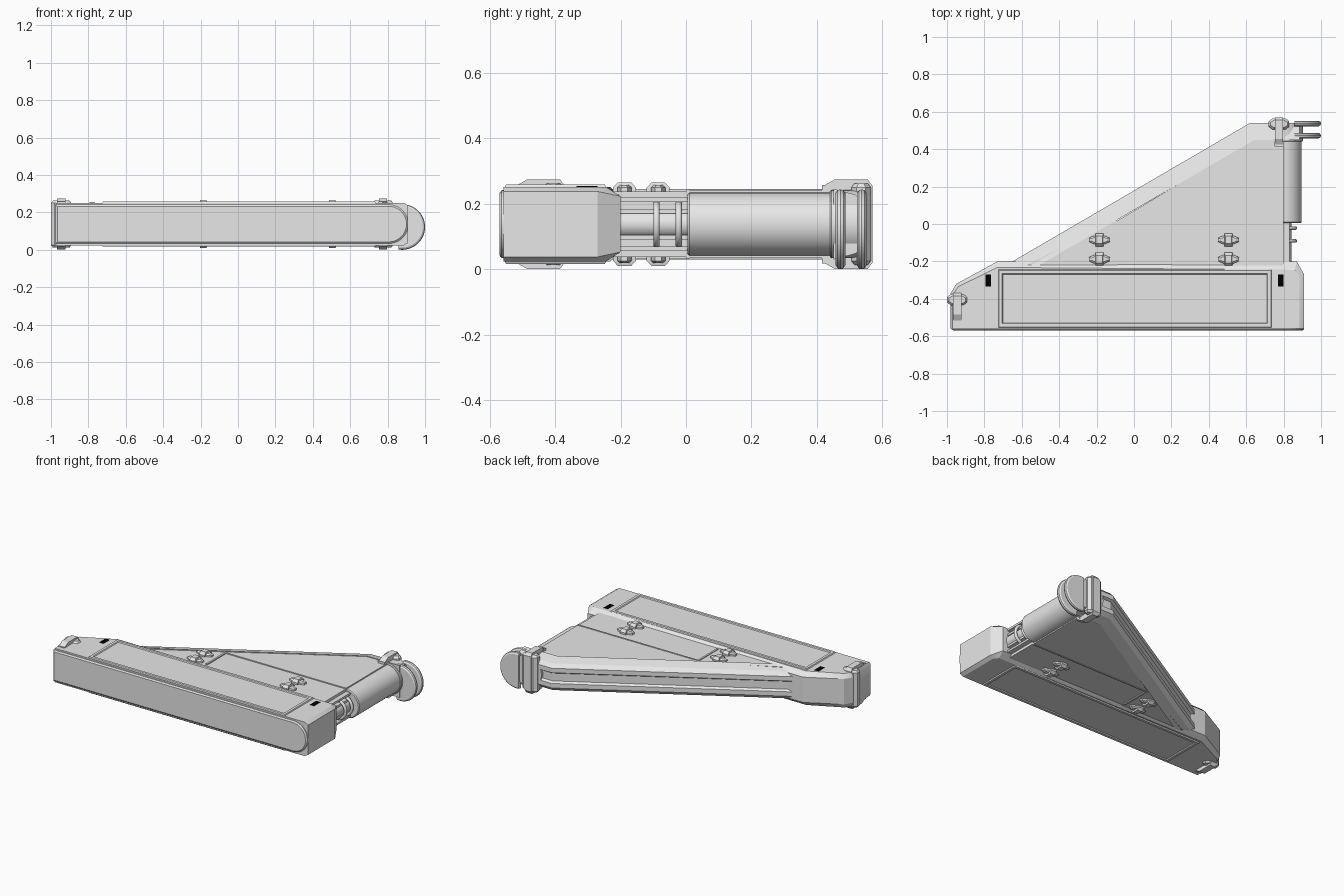
import bpy, bmesh, math
from mathutils import Vector

if "Cube" in bpy.data.objects:
    bpy.data.objects.remove(bpy.data.objects["Cube"])

ZC = 0.1375  # mid height: nearly every part mirrors about it


def material(name, rgb):
    m = bpy.data.materials.new(name)
    m.diffuse_color = (*rgb, 1)
    m.use_nodes = True
    m.node_tree.nodes["Principled BSDF"].inputs["Base Color"].default_value = m.diffuse_color
    return m


GREY = material("plain grey", (0.8, 0.8, 0.8))
BLACK = material("vent black", (0.0, 0.0, 0.0))


def finish(name, bm, mat=GREY):
    bmesh.ops.recalc_face_normals(bm, faces=bm.faces)
    me = bpy.data.meshes.new(name)
    bm.to_mesh(me)
    bm.free()
    me.materials.append(mat)
    me.shade_smooth()
    me.set_sharp_from_angle(angle=math.radians(25))
    ob = bpy.data.objects.new(name, me)
    bpy.context.collection.objects.link(ob)
    return ob


def hull(name, pts, mat=GREY):
    bm = bmesh.new()
    for p in pts:
        bm.verts.new(p)
    res = bmesh.ops.convex_hull(bm, input=bm.verts)
    loose = [v for v in set(res["geom_interior"] + res["geom_unused"])
             if isinstance(v, bmesh.types.BMVert) and v.is_valid]
    bmesh.ops.delete(bm, geom=loose, context="VERTS")
    bmesh.ops.dissolve_limit(bm, angle_limit=0.01, verts=bm.verts, edges=bm.edges)
    return finish(name, bm, mat)


def slab(name, *rings):
    """Convex solid from outlines mirrored at +-h about the mid height."""
    return hull(name, [(x, y, ZC + s * h) for poly, h in rings
                       for x, y in poly for s in (-1, 1)])


def rect(x0, x1, y0, y1):
    return [(x0, y0), (x1, y0), (x1, y1), (x0, y1)]


def octagon(x, y, w, d, cx, cy):
    return [(x + sx * a, y + sy * b) for sx in (-1, 1) for sy in (-1, 1)
            for a, b in ((w - cx, d), (w, d - cy))]


def box(name, x0, x1, y0, y1, z0, z1, mat=GREY):
    return hull(name, [(x, y, z) for x, y in rect(x0, x1, y0, y1) for z in (z0, z1)], mat)


def arc_solid(name, x, z, layers, a0=0, a1=360, n=48):
    """Solid round about the y axis; layers are (y, radius)."""
    return hull(name, [(x + r * math.cos(t), y, z + r * math.sin(t)) for y, r in layers
                       for t in (math.radians(a0 + (a1 - a0) * i / n) for i in range(n + 1))])


# Main long housing with sloped rear shoulder and chamfered ends
slab("main_housing",
     ([(-0.98, -0.558), (0.91, -0.558), (0.91, -0.27), (0.87, -0.2),
       (-0.73, -0.2), (-0.95, -0.32), (-0.98, -0.37)], 0.085),
     ([(-0.98, -0.558), (0.91, -0.558), (0.91, -0.27)], 0.1),
     ([(-0.97, -0.558), (0.885, -0.558), (0.885, -0.275), (0.86, -0.245),
       (-0.73, -0.232), (-0.94, -0.335), (-0.97, -0.38)], 0.114))

# Front cover, square at the left and round at the right
cover = []
for y, g in ((-0.55, 0), (-0.563, 0), (-0.57, 0.009)):
    r = 0.104 - g
    cover += [(-0.975 + g, y, ZC + r), (-0.975 + g, y, ZC - r)]
    cover += [(0.806 + r * math.sin(a), y, ZC + r * math.cos(a))
              for a in (math.pi * i / 24 for i in range(25))]
hull("front_cover", cover)

# Raised panels with recessed centres, above and below
for side, s in (("top", 1), ("bottom", -1)):
    bm = bmesh.new()
    z0, z1 = ZC + s * 0.105, ZC + s * 0.121
    low = [bm.verts.new((x, y, z0)) for x, y in rect(-0.73, 0.74, -0.558, -0.24)]
    high = [bm.verts.new((x, y, z1)) for x, y in rect(-0.722, 0.732, -0.55, -0.248)]
    for i in range(4):
        bm.faces.new((low[i], low[i - 1], high[i - 1], high[i]))
    bm.faces.new(low)
    face = bm.faces.new(high)
    bmesh.ops.recalc_face_normals(bm, faces=bm.faces)
    bmesh.ops.inset_individual(bm, faces=[face], thickness=0.024)
    bmesh.ops.inset_individual(bm, faces=[face], thickness=0.006, depth=-0.006)
    finish(side + "_panel", bm)

# Small dark vents with slim ribs
for x in (-0.78, 0.785):
    box("vent", x - 0.015, x + 0.015, -0.335, -0.27, ZC + 0.112, ZC + 0.1165, BLACK)

# Diagonal edge beam: grooved section swept along a bent path with mitres
half = [(0.09, 0.108), (0.022, 0.09), (0.0, 0.066), (0.0, 0.036), (0.016, 0.026)]
section = half + [(d, -h) for d, h in reversed(half)]
path = [Vector(p) for p in ((-0.71, -0.235), (0.62, 0.54), (0.885, 0.54))]
normals = []
for a, b in zip(path, path[1:]):
    u = (b - a).normalized()
    normals.append(Vector((u.y, -u.x)))
mitre = (normals[0] + normals[1]) / (1 + normals[0].dot(normals[1]))
bm = bmesh.new()
rings = [[bm.verts.new((p.x + n.x * d, p.y + n.y * d, ZC + h)) for d, h in section]
         for p, n in zip(path, (normals[0], mitre, normals[1]))]
for r0, r1 in zip(rings, rings[1:]):
    for i in range(len(section)):
        bm.faces.new((r0[i - 1], r0[i], r1[i], r1[i - 1]))
bm.faces.new(rings[0])
bm.faces.new(rings[-1])
finish("edge_beam", bm)

# Wing panels inside the beam
slab("upper_wing_panel", ([(-0.11, 0.005), (0.8, 0.005), (0.8, 0.46), (0.65, 0.46)], 0.104))
slab("middle_wing_panel", (rect(-0.09, 0.8, -0.23, 0.006), 0.1))
slab("lower_wing_panel", ([(-0.6, -0.235), (-0.09, -0.235), (-0.09, 0.03)], 0.102))
slab("panel_rib", (rect(-0.1, -0.088, -0.2, 0.0), 0.107))
slab("cross_rib", (rect(-0.1, 0.8, 0.0, 0.009), 0.107))

# Round trunk at the right side and its end drum
arc_solid("side_trunk", 0.80, ZC, ((0.005, 0.09), (0.01, 0.096), (0.45, 0.096)))
arc_solid("end_drum", 0.80, ZC, ((0.44, 0.1), (0.445, 0.104), (0.54, 0.104)))

# Paired end discs with rounded rims
for y in (0.472, 0.537):
    arc_solid("end_disc", 0.878, 0.122,
              ((y - 0.015, 0.110), (y - 0.009, 0.119), (y, 0.122),
               (y + 0.009, 0.119), (y + 0.015, 0.110)), -100, 100)

# Open neck: core, rails and hoops
arc_solid("neck_core", 0.80, ZC, ((-0.22, 0.042), (0.01, 0.042)))
for s in (-1, 1):
    for h in (0.04, 0.075):
        z = ZC + s * h
        box("neck_rail", 0.79, 0.832, -0.21, 0.006, z - 0.007, z + 0.007)
for y in (-0.09, -0.022):
    bpy.ops.mesh.primitive_torus_add(location=(0.80, y, ZC), rotation=(math.pi / 2, 0, 0),
                                     major_radius=0.062, minor_radius=0.010,
                                     major_segments=40, minor_segments=10)
    hoop = bpy.context.object
    hoop.name = "neck_hoop"
    hoop.data.materials.append(GREY)
    hoop.data.shade_smooth()

# Latches on the wing seam, passing through both faces
for x in (-0.185, 0.505):
    for y in (-0.085, -0.188):
        slab("latch_bar", (octagon(x, y, 0.056, 0.022, 0.026, 0.012), 0.112),
             (octagon(x, y, 0.044, 0.014, 0.02, 0.008), 0.119))
        slab("latch_block", (rect(x - 0.022, x + 0.022, y - 0.035, y + 0.035), 0.112),
             (rect(x - 0.017, x + 0.017, y - 0.02, y + 0.02), 0.128))

# End clamps: a narrow strap plus a wide vertical collar
for x, y in ((-0.945, -0.405), (0.775, 0.535)):
    slab("clamp_strap", (rect(x - 0.022, x + 0.022, y - 0.115, y + 0.035), 0.117),
         (rect(x - 0.022, x + 0.022, y - 0.08, y + 0.02), 0.137))
    slab("clamp_collar", (octagon(x, y, 0.055, 0.03, 0.02, 0.016), 0.112),
         (octagon(x, y, 0.045, 0.02, 0.018, 0.012), 0.125))
    box("clamp_foot", x - 0.024, x + 0.024, y - 0.12, y - 0.095, ZC - 0.12, ZC + 0.12)
